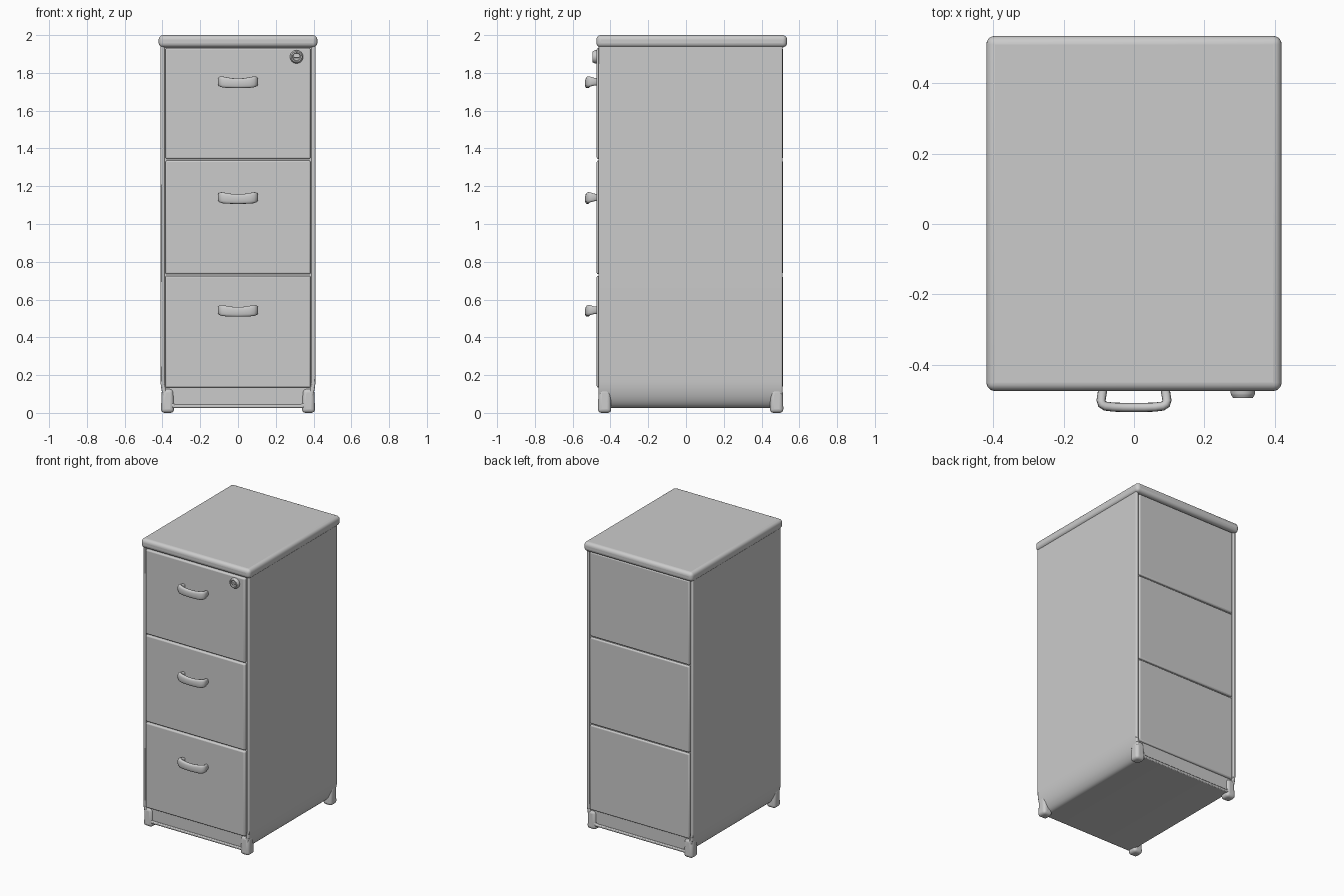
import bpy, bmesh, math
from mathutils import Vector

if "Cube" in bpy.data.objects:
    bpy.data.objects.remove(bpy.data.objects["Cube"])


def finish(name, bm, bevel=0.0, segments=3):
    bmesh.ops.recalc_face_normals(bm, faces=bm.faces)
    me = bpy.data.meshes.new(name)
    bm.to_mesh(me)
    bm.free()
    ob = bpy.data.objects.new(name, me)
    bpy.context.collection.objects.link(ob)
    if bevel:
        m = ob.modifiers.new("bevel", 'BEVEL')
        m.width, m.segments = bevel, segments
        m.limit_method, m.angle_limit = 'ANGLE', math.radians(40)
    bpy.ops.object.select_all(action='DESELECT')
    ob.select_set(True)
    bpy.context.view_layer.objects.active = ob
    bpy.ops.object.shade_smooth_by_angle(angle=math.radians(40))
    return ob


def box(name, x, y, z, bevel=0.0, segments=3, top=1.0):
    """Box from (min, max) ranges; the top face can be scaled for a taper."""
    bm = bmesh.new()
    bmesh.ops.create_cube(bm, size=1)
    c = [(r[0] + r[1]) / 2 for r in (x, y, z)]
    d = [r[1] - r[0] for r in (x, y, z)]
    for v in bm.verts:
        k = top if v.co.z > 0 else 1
        v.co = Vector((c[0] + v.co.x * d[0] * k, c[1] + v.co.y * d[1] * k, c[2] + v.co.z * d[2]))
    return finish(name, bm, bevel, segments)


def loft(name, rings, bevel=0.0):
    """Skin a list of closed rings and cap both ends."""
    bm = bmesh.new()
    rows = [[bm.verts.new(p) for p in ring] for ring in rings]
    n = len(rows[0])
    for a, b in zip(rows, rows[1:]):
        for i in range(n):
            bm.faces.new((a[i], a[(i + 1) % n], b[(i + 1) % n], b[i]))
    bm.faces.new(rows[0])
    bm.faces.new(rows[-1])
    return finish(name, bm, bevel, 2)


def u_half(w, bottom, rx, rz, top=1.95, n=10):
    """Right half of the body section: straight side, rounded lower corner."""
    pts = [(w, top)]
    for i in range(n + 1):
        a = math.pi / 2 * i / n
        pts.append((w - rx + rx * math.cos(a), bottom + rz - rz * math.sin(a)))
    return pts


def mirrored(pts):
    return pts + [(-x, z) for x, z in reversed(pts)]


# Wrap-around side and bottom shell
outer = mirrored(u_half(0.41, 0.026, 0.07, 0.15))
inner = mirrored(u_half(0.389, 0.045, 0.06, 0.14))
section = outer + inner[::-1]
loft("body_shell", [[(x, y, z) for x, z in section] for y in (-0.462, 0.511)], 0.006)

# Core seen in the drawer gaps and as the plinth
core = mirrored(u_half(0.395, 0.036, 0.065, 0.145))
loft("body_core", [[(x, y, z) for x, z in core] for y in (-0.452, 0.501)])

# Top slab
box("top_slab", (-0.42, 0.42), (-0.475, 0.535), (1.935, 2.0), 0.024, 5)

# Drawer fronts with matching back panels
levels = [("lower", 0.134, 0.726, 0.54), ("middle", 0.734, 1.336, 1.137), ("upper", 1.344, 1.932, 1.75)]
for label, z0, z1, hz in levels:
    box(label + "_drawer_front", (-0.384, 0.384), (-0.473, -0.44), (z0, z1), 0.009)
    box(label + "_back_panel", (-0.384, 0.384), (0.48, 0.513), (z0, z1), 0.009)

    # Bow handle swept along a U path: x, y, half height
    half = [(-0.088, -0.465, 0.019), (-0.091, -0.485, 0.020), (-0.094, -0.502, 0.025),
            (-0.091, -0.512, 0.028), (-0.082, -0.518, 0.029), (-0.06, -0.521, 0.028),
            (-0.03, -0.522, 0.026)]
    path = half + [(0, -0.522, 0.026)] + [(-x, y, h) for x, y, h in reversed(half)]
    rings = []
    for i, (x, y, h) in enumerate(path):
        p, q = path[max(i - 1, 0)], path[min(i + 1, len(path) - 1)]
        t = Vector((q[0] - p[0], q[1] - p[1])).normalized()
        zc = hz + 0.004 - 0.009 * (1 - (x / 0.094) ** 2)
        ring = []
        for k in range(16):
            a = 2 * math.pi * k / 16
            c, s = math.cos(a), math.sin(a)
            u = 0.013 * math.copysign(abs(c) ** 0.7, c)
            v = h * math.copysign(abs(s) ** 0.7, s)
            ring.append((x - t.y * u, y + t.x * u, zc + v))
        rings.append(ring)
    loft(label + "_handle", rings)

# Lock: turned barrel with a recessed face and a key plug
profile = [(0.035, -0.465), (0.035, -0.482), (0.033, -0.487), (0.028, -0.495),
           (0.022, -0.495), (0.019, -0.487), (0.001, -0.487)]
loft("lock_barrel", [[(0.31 + r * math.cos(math.tau * k / 32), y, 1.885 + r * math.sin(math.tau * k / 32))
                      for k in range(32)] for r, y in profile])
box("lock_plug", (0.294, 0.326), (-0.494, -0.48), (1.880, 1.890), 0.003, 2)

# Tapered corner feet
for sx, side in ((-1, "left"), (1, "right")):
    for cy, end in ((-0.431, "front"), (0.48, "back")):
        cx = sx * 0.373
        box(f"{end}_{side}_foot", (cx - 0.035, cx + 0.035), (cy - 0.036, cy + 0.036),
            (0.0, 0.128), 0.02, 4, 0.88)
